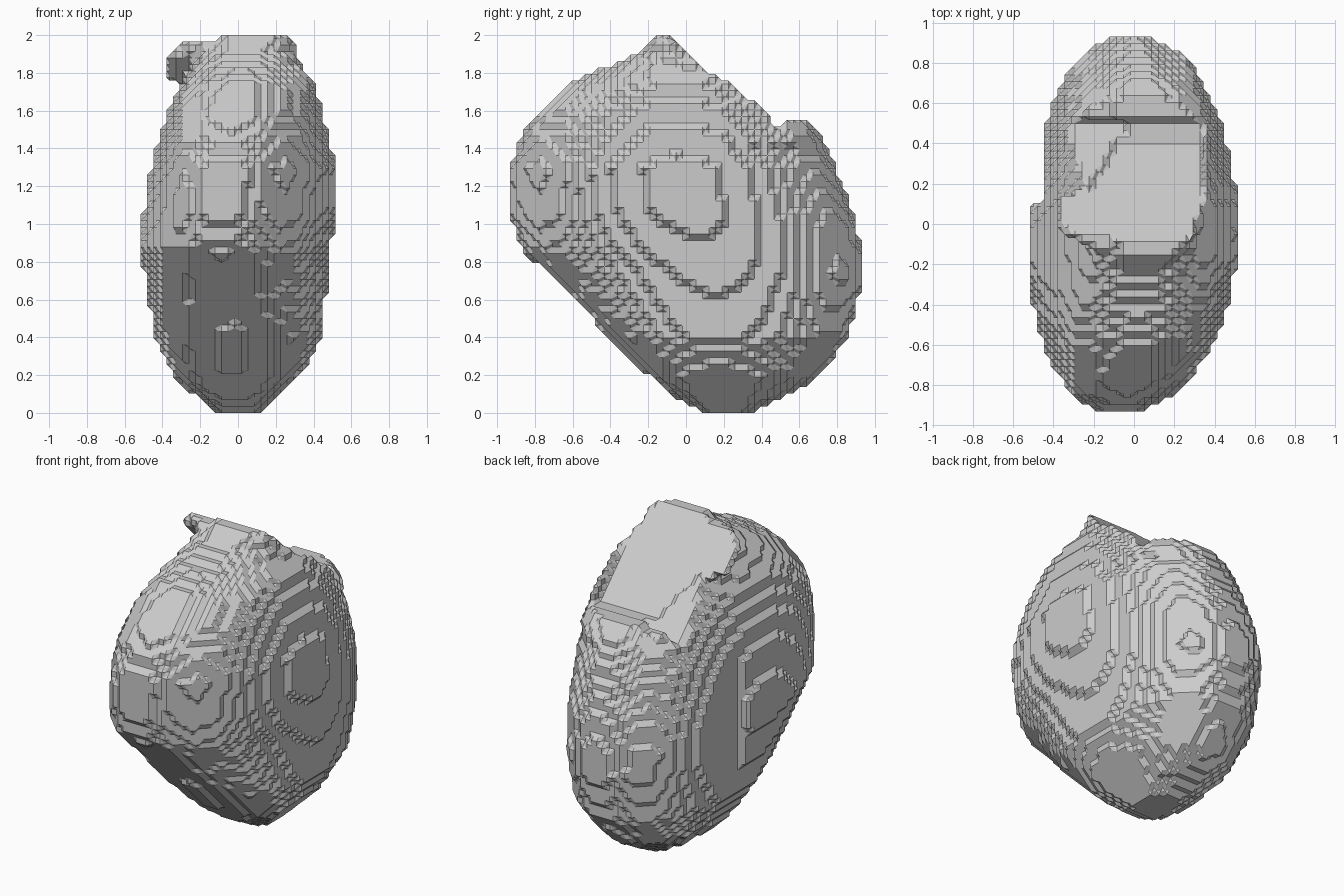
import bpy, bmesh, math
from itertools import product

cube = bpy.data.objects.get("Cube")
if cube:
    bpy.data.objects.remove(cube, do_unlink=True)

STEP = 2 / 58  # lattice pitch of the terraced surface

# Height, front y, back y, right-hand x, left-hand x of each slice
SLICES = [
    (0, .08, .35, -.1, .12), (.1, -.08, .56, -.24, .23),
    (.2, -.2, .7, -.34, .33), (.4, -.4, .86, -.44, .44),
    (.7, -.69, .93, -.49, .47), (.87, -.87, .92, -.515, .49),
    (1.05, -.93, .88, -.5, .51), (1.3, -.93, .79, -.46, .51),
    (1.45, -.88, .72, -.42, .48), (1.6, -.77, .6, -.37, .45),
    (1.75, -.6, .46, -.28, .4), (1.84, -.4, .4, -.23, .33),
    (1.92, -.22, .4, -.2, .31), (2, -.18, .4, -.08, .31),
]
# Height and y of the widest point on each flank
WIDEST_POSITIVE = [(0, .2), (.75, .17), (1.1, 0), (1.4, -.05), (1.7, -.08), (1.85, .02), (2, .02)]
WIDEST_NEGATIVE = [(0, .2), (.4, .1), (.87, -.12), (1.7, -.1), (1.85, .02), (2, .02)]


def at_height(rows, z):
    for a, b in zip(rows, rows[1:]):
        if z <= b[0]:
            t = (z - a[0]) / (b[0] - a[0])
            return [p + (q - p) * t for p, q in zip(a[1:], b[1:])]
    return rows[-1][1:]


def in_flap(x, y, z):
    # Thin pointed flap overhanging beside the crest
    taper = .3 * (x + .2)
    return (-.37 < x < -.1 and 1.78 - taper < y + z < 1.91
            and 1.71 - taper < z < min(1.965, 2.27 + x)
            and y > -.12 - .4 * (x + .2))


def cut_away(x, y, z):
    # Sloping flat cut across the top, with a raised rim around it
    if y > .52:
        return z > (1.56 if x > -.1 else 1.52)
    edge = -.36 + .6 * max(0, y + .05)
    if z > 1.8 or edge < x < .33:
        return z > max((1.93 if x > -.02 else 1.9) - y, 1.5)
    return y + z > (2.04 if x > 0 else 1.95)


def roundness(left, front, z):
    # Exponent of each quarter: higher is fuller at the corner
    away = abs(z - 1.05)
    if front:
        if left:
            return 2.3 + .9 * away
        return 2 + (.8 * away if z < 1.05 else 0)
    if left:
        return 2.25
    return 2.4 if z > 1.4 else 2.05


def inside(x, y, z):
    if in_flap(x, y, z):
        return True
    if cut_away(x, y, z) or (y > .1 and x < -.46):
        return False
    # Slice made of four rounded quarters
    front, back, low, high = at_height(SLICES, z)
    mid_x = (low + high) / 2 + (.06 * y - .04) * math.sin(math.pi * z / 2)
    mid_y = at_height(WIDEST_POSITIVE if x > mid_x else WIDEST_NEGATIVE, z)[0]
    mid_y = max(mid_y, front + .1)
    u = (x - mid_x) / ((high if x > mid_x else low) - mid_x)
    v = (y - mid_y) / ((back if y > mid_y else front) - mid_y)
    power = roundness(x < mid_x, y < mid_y, z)
    return abs(u) ** power + abs(v) ** power < 1.01


def point(cell):
    return [(c + .5) * STEP for c in cell]


RANGES = (range(-17, 17), range(-29, 29), range(58))
solid = {c for c in product(*RANGES) if inside(*point(c))}

# Corner rings of the six sides of a lattice cell, all wound outward
RING = [(0, 0), (1, 0), (1, 1), (0, 1)]
SIDES = []
for axis, level in product(range(3), range(2)):
    ring = []
    for p, q in (RING if level else RING[::-1]):
        corner = [0, 0, 0]
        corner[axis] = level
        corner[(axis + 1) % 3] = p
        corner[(axis + 2) % 3] = q
        ring.append(tuple(corner))
    SIDES.append(ring)

bm = bmesh.new()
verts = {}


def mid_vert(edge):
    if edge not in verts:
        a, b = (point(c) for c in edge)
        verts[edge] = bm.verts.new([(p + q) / 2 for p, q in zip(a, b)])
    return verts[edge]


def skin_cell(cell):
    # Join the edge midpoints between solid and empty corners into loops
    links = {}
    for side in SIDES:
        ring = [tuple(a + b for a, b in zip(cell, c)) for c in side]
        for i in range(4):
            if ring[i] in solid and ring[(i + 1) % 4] not in solid:
                j = (i + 1) % 4
                while ring[(j + 1) % 4] not in solid:
                    j = (j + 1) % 4
                start = tuple(sorted((ring[i], ring[(i + 1) % 4])))
                links[start] = tuple(sorted((ring[j], ring[(j + 1) % 4])))
    while links:
        start, following = links.popitem()
        loop = [start]
        while following != start:
            loop.append(following)
            following = links.pop(following)
        bm.faces.new([mid_vert(e) for e in loop])


cells = set()
for c in solid:
    for off in product((-1, 0), repeat=3):
        cells.add(tuple(a + b for a, b in zip(c, off)))
for c in sorted(cells):
    skin_cell(c)

# Merge the flat terraces and point the faces outward
bmesh.ops.recalc_face_normals(bm, faces=bm.faces)
bmesh.ops.dissolve_limit(bm, angle_limit=math.radians(1),
                         verts=bm.verts, edges=bm.edges)
bmesh.ops.triangulate(bm, faces=[f for f in bm.faces if len(f.verts) > 4])
mesh = bpy.data.meshes.new("terraced_body")
bm.to_mesh(mesh)
bm.free()

grey = bpy.data.materials.new("light_grey")
grey.use_nodes = True
colour = (.6, .6, .6, 1)
grey.diffuse_color = colour
grey.node_tree.nodes["Principled BSDF"].inputs["Base Color"].default_value = colour
mesh.materials.append(grey)
body = bpy.data.objects.new("terraced_body", mesh)
bpy.context.collection.objects.link(body)
